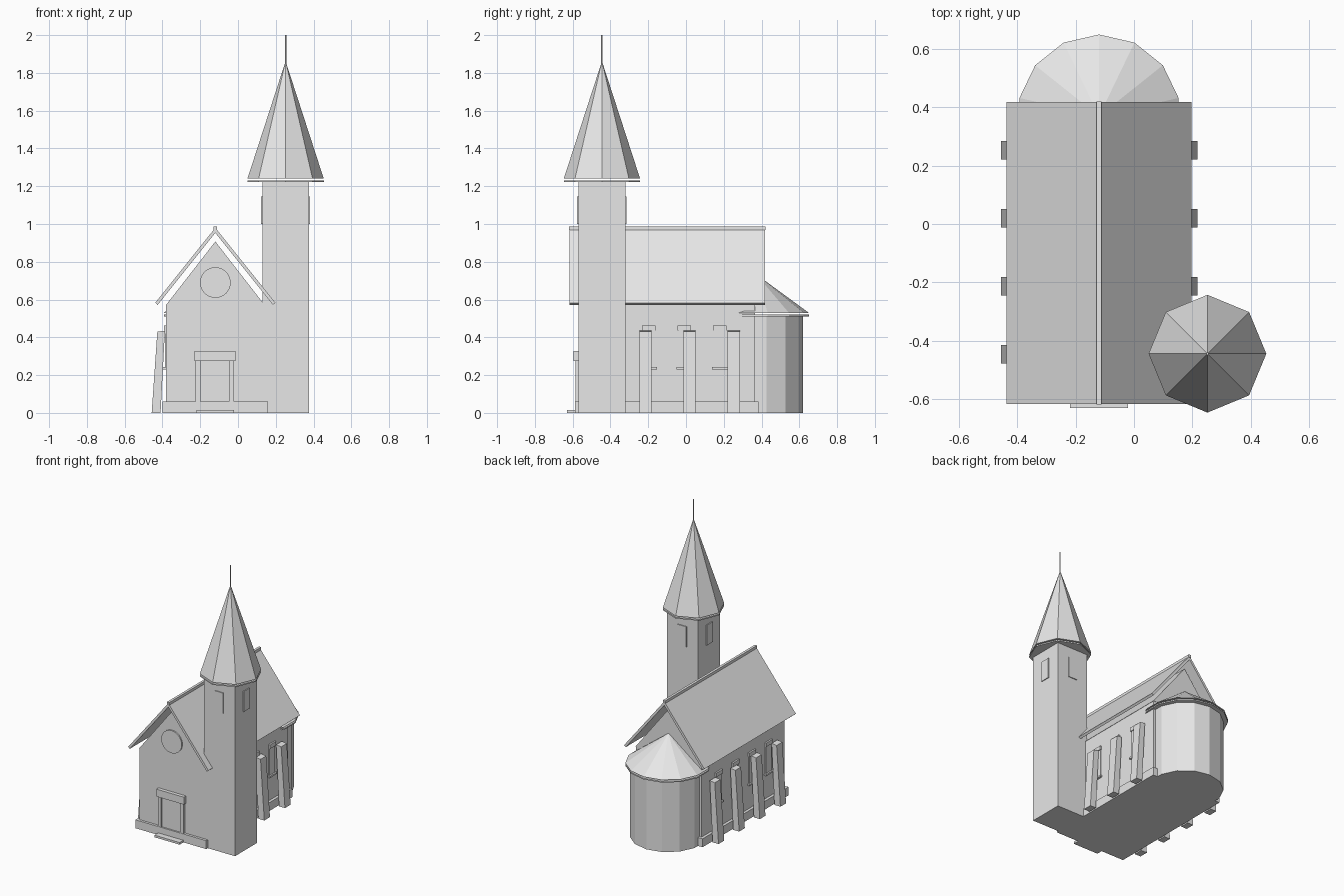
import bpy, math

if "Cube" in bpy.data.objects:
    bpy.data.objects.remove(bpy.data.objects["Cube"])

AXIS = -0.12            # x of the nave centre line
TX, TY = 0.252, -0.445  # tower centre

stone = bpy.data.materials.new("plain grey")
stone.diffuse_color = (0.8, 0.8, 0.8, 1)
stone.use_nodes = True
stone.node_tree.nodes["Principled BSDF"].inputs["Base Color"].default_value = stone.diffuse_color


def make(name, verts, faces):
    me = bpy.data.meshes.new(name)
    me.from_pydata(verts, [], faces)
    me.materials.append(stone)
    ob = bpy.data.objects.new(name, me)
    bpy.context.collection.objects.link(ob)
    bpy.ops.object.select_all(action='DESELECT')
    ob.select_set(True)
    bpy.context.view_layer.objects.active = ob
    bpy.ops.object.mode_set(mode='EDIT')
    bpy.ops.mesh.select_all(action='SELECT')
    bpy.ops.mesh.normals_make_consistent(inside=False)
    bpy.ops.object.mode_set(mode='OBJECT')
    return ob


def extrude_y(name, profile, y0, y1):
    """Extrude an (x, z) profile along y."""
    n = len(profile)
    verts = [(x, y, z) for y in (y0, y1) for x, z in profile]
    faces = [tuple(range(n)), tuple(range(n, 2 * n))]
    faces += [(i, (i + 1) % n, n + (i + 1) % n, n + i) for i in range(n)]
    return make(name, verts, faces)


def box(name, x0, x1, y0, y1, z0, z1):
    return extrude_y(name, [(x0, z0), (x1, z0), (x1, z1), (x0, z1)], y0, y1)


def drum(name, x, y, z0, z1, r, n):
    """Upright n-sided prism with a corner towards +y."""
    a = [math.pi / 2 + 2 * math.pi * i / n for i in range(n)]
    verts = [(x + r * math.cos(t), y + r * math.sin(t), z) for z in (z0, z1) for t in a]
    faces = [tuple(range(n)), tuple(range(n, 2 * n))]
    faces += [(i, (i + 1) % n, n + (i + 1) % n, n + i) for i in range(n)]
    return make(name, verts, faces)


def cone(name, x, y, z0, z1, r, n):
    a = [math.pi / 2 + 2 * math.pi * i / n for i in range(n)]
    verts = [(x + r * math.cos(t), y + r * math.sin(t), z0) for t in a] + [(x, y, z1)]
    faces = [tuple(range(n))] + [(i, (i + 1) % n, n) for i in range(n)]
    return make(name, verts, faces)


# Nave walls, plinth and gable
box("nave", AXIS - 0.26, AXIS + 0.26, -0.57, 0.365, 0, 0.57)
box("plinth", AXIS - 0.28, AXIS + 0.28, -0.588, 0.385, 0, 0.06)
extrude_y("gable", [(AXIS - 0.262, 0.57), (AXIS + 0.262, 0.57), (AXIS, 0.907)], -0.572, 0.367)

# Two roof slabs and the ridge beam, raised a little above the gable
for s, side in ((-1, "left"), (1, "right")):
    extrude_y("roof_" + side,
              [(AXIS, 0.98), (AXIS + s * 0.318, 0.583), (AXIS + s * 0.305, 0.572), (AXIS, 0.953)],
              -0.617, 0.418)
box("ridge_beam", AXIS - 0.009, AXIS + 0.009, -0.62, 0.42, 0.968, 0.988)

# Leaning buttresses and side windows
for s, side in ((-1, "left"), (1, "right")):
    for i in range(4):
        if s > 0 and i == 0:
            continue  # the tower stands here
        y = -0.447 + i * 0.2333
        prof = [(0.337, 0), (0.307, 0.43), (0.267, 0.435), (0.29, 0)]
        extrude_y(f"buttress_{side}_{i}", [(AXIS + s * d, z) for d, z in prof], y - 0.032, y + 0.032)
    for i in range(4):
        if s > 0 and i == 0:
            continue
        y = -0.384 + i * 0.1875
        wall = AXIS + s * 0.26

        def part(name, half, depth, z0, z1):
            a, b = sorted((wall - s * 0.01, wall + s * depth))
            box(f"{name}_{side}_{i}", a, b, y - half, y + half, z0, z1)
        part("window_pane", 0.032, 0.006, 0.24, 0.46)
        part("window_head", 0.036, 0.012, 0.435, 0.463)
        part("window_sill", 0.042, 0.016, 0.23, 0.242)

# Front door with frame and step
box("door", -0.20, -0.045, -0.577, -0.56, 0, 0.28)
box("door_post_left", -0.224, -0.198, -0.586, -0.56, 0, 0.28)
box("door_post_right", -0.048, -0.02, -0.586, -0.56, 0, 0.28)
box("door_lintel", -0.23, -0.012, -0.595, -0.56, 0.275, 0.328)
box("door_step", -0.22, -0.02, -0.631, -0.56, 0, 0.015)

# Round window as a thin plate in the gable
ring = [2 * math.pi * i / 32 for i in range(32)]
extrude_y("round_window", [(AXIS + 0.081 * math.cos(t), 0.69 + 0.081 * math.sin(t)) for t in ring],
          -0.581, -0.572)

# Apse with its conical roof
drum("apse", AXIS, 0.37, 0, 0.515, 0.25, 14)
drum("apse_eave", AXIS, 0.37, 0.511, 0.52, 0.28, 14)
cone("apse_roof", AXIS, 0.37, 0.53, 0.735, 0.28, 14)

# Tower, spire and finial
h = 0.1235
box("tower", TX - h, TX + h, -0.57, TY + h + 0.0015, 0, 1.225)
drum("spire_eave", TX, TY, 1.222, 1.231, 0.202, 8)
cone("spire", TX, TY, 1.24, 1.862, 0.202, 8)
drum("finial", TX, TY, 1.84, 2.0, 0.004, 8)

# Belfry openings, one thin plate per tower face
for s, (a, b) in ((-1, ("left", "front")), (1, ("right", "back"))):
    x, y = TX + s * h, TY + s * 0.125
    box("belfry_opening_" + a, x - 0.006, x + 0.006, TY - 0.034, TY + 0.034, 1.0, 1.145)
    box("belfry_opening_" + b, TX - 0.034, TX + 0.034, y - 0.006, y + 0.006, 1.0, 1.145)
